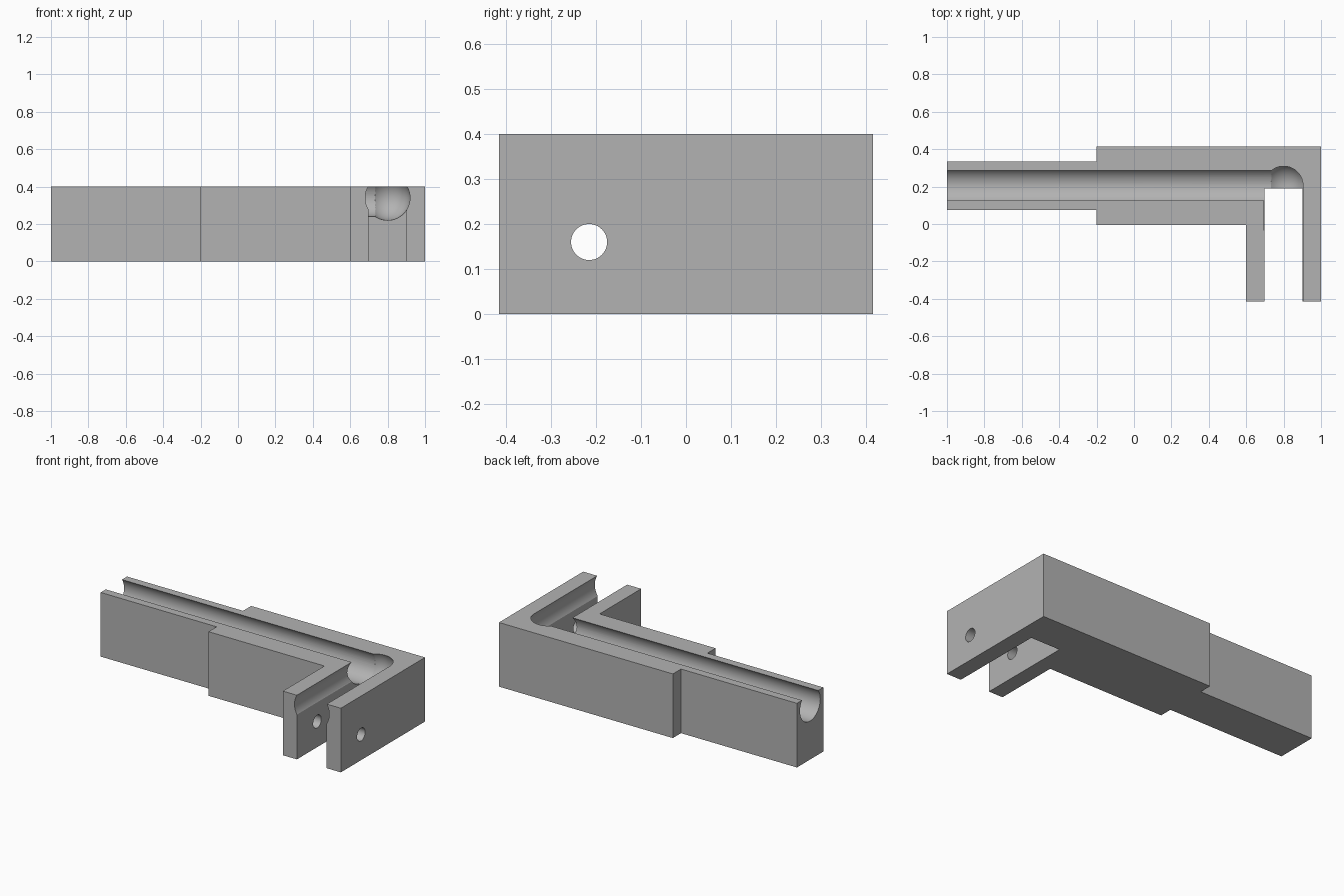
import bpy, bmesh, math
from mathutils import Matrix

if "Cube" in bpy.data.objects:
    bpy.data.objects.remove(bpy.data.objects["Cube"])

H = 0.40          # body height
CY = 0.205        # centre line of the long channel
CZ = 0.34         # height of both channel axes

grey = bpy.data.materials.new("plain grey")
grey.diffuse_color = (0.45, 0.45, 0.45, 1)
grey.use_nodes = True
grey.node_tree.nodes["Principled BSDF"].inputs["Base Color"].default_value = grey.diffuse_color


def finish(name, bm):
    bmesh.ops.recalc_face_normals(bm, faces=bm.faces)
    me = bpy.data.meshes.new(name)
    bm.to_mesh(me)
    bm.free()
    me.materials.append(grey)
    ob = bpy.data.objects.new(name, me)
    bpy.context.collection.objects.link(ob)
    return ob


def rod(name, x0, x1, y, z, r, sides):
    """Cylinder lying along x."""
    bm = bmesh.new()
    mat = Matrix.Translation(((x0 + x1) / 2, y, z)) @ Matrix.Rotation(math.pi / 2, 4, 'Y')
    bmesh.ops.create_cone(bm, cap_ends=True, segments=sides, radius1=r, radius2=r,
                          depth=x1 - x0, matrix=mat)
    return finish(name, bm)


# L-shaped body: stepped bar, shoulder and two fork arms
outline = [(-1, .335), (-.2, .335), (-.2, .415), (1, .415), (1, -.415), (.9, -.415),
           (.9, .19), (.697, .19), (.697, -.415), (.6, -.415), (.6, -.005),
           (-.2, -.005), (-.2, .075), (-1, .075)]
bm = bmesh.new()
base = bm.faces.new([bm.verts.new((x, y, 0)) for x, y in outline])
top = bmesh.ops.extrude_face_region(bm, geom=[base])
bmesh.ops.translate(bm, vec=(0, 0, H),
                    verts=[v for v in top["geom"] if isinstance(v, bmesh.types.BMVert)])
body = finish("angled_channel_body", bm)

# Long channel and cross pin hole
long_channel = rod("long_channel_cutter", -1.2, 0.8, CY, CZ, 0.10, 64)
pin_hole = rod("pin_hole_cutter", 0.5, 1.2, -0.215, 0.16, 0.04, 48)

# Fork groove with a domed end: sphere whose front half is stretched forward
bm = bmesh.new()
bmesh.ops.create_uvsphere(bm, u_segments=64, v_segments=32, radius=0.12,
                          matrix=Matrix.Rotation(math.pi / 2, 4, 'X'))
for v in bm.verts:
    if v.co.y < -1e-4:
        v.co.y -= 1
bmesh.ops.translate(bm, vec=(0.8, CY, CZ), verts=bm.verts)
fork_groove = finish("fork_groove_cutter", bm)

for cutter in (long_channel, fork_groove, pin_hole):
    mod = body.modifiers.new(cutter.name, 'BOOLEAN')
    mod.operation = 'DIFFERENCE'
    mod.solver = 'EXACT'
    mod.object = cutter
    cutter.hide_render = True
    cutter.hide_set(True)

# Apply the cuts, then smooth the round surfaces only
bpy.context.view_layer.objects.active = body
body.select_set(True)
for mod in list(body.modifiers):
    bpy.ops.object.modifier_apply(modifier=mod.name)
bpy.ops.object.shade_smooth_by_angle(angle=math.radians(25))
